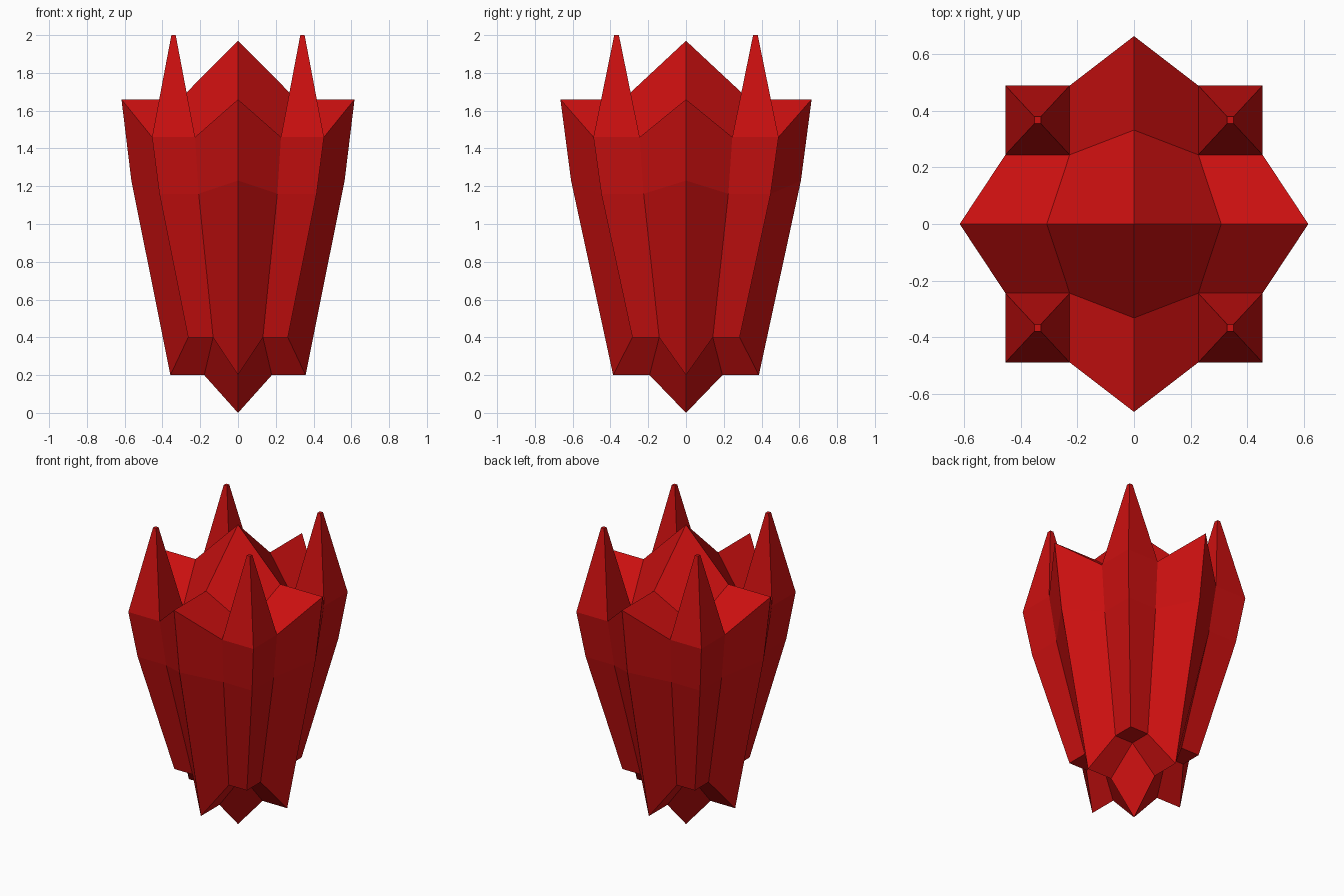
import bpy, bmesh

if "Cube" in bpy.data.objects:
    bpy.data.objects.remove(bpy.data.objects["Cube"])

# Crystal: a 4x4 grid section, lofted through rings, capped with peaks and spikes
bm = bmesh.new()


def point(i, j, scale, z_peak, z_ridge, z_corner):
    """One grid point; points on the axes are pushed outwards."""
    x = i * (0.3085 if j == 0 else 0.2275) * scale
    y = j * (0.3325 if i == 0 else 0.245) * scale
    if i == 0 and j == 0:
        z = z_peak
    elif i == 0 or j == 0:
        z = z_ridge
    else:
        z = z_corner
    return bm.verts.new((x, y, z))


R = range(-2, 3)
grid = [(i, j) for i in R for j in R]
outline = ([(i, -2) for i in range(-2, 2)] + [(2, j) for j in range(-2, 2)]
           + [(i, 2) for i in range(2, -2, -1)] + [(-2, j) for j in range(2, -2, -1)])

# Caps and middle ring
bottom = {p: point(*p, 0.58, 0.0, 0.2, 0.4) for p in grid}
middle = {p: point(*p, 0.915, 0, 1.23, 1.16) for p in outline}
top = {p: point(*p, 1.0, 1.97, 1.66, 1.46) for p in grid}

# Side walls
for low, high in ((bottom, middle), (middle, top)):
    for a, b in zip(outline, outline[1:] + outline[:1]):
        bm.faces.new((low[a], low[b], high[b], high[a]))

# Cap cells, with a blunt spike on each top corner cell
for i in range(-2, 2):
    for j in range(-2, 2):
        cell = [(i, j), (i + 1, j), (i + 1, j + 1), (i, j + 1)]
        bm.faces.new([bottom[p] for p in reversed(cell)])
        base = [top[p] for p in cell]
        if i in (-2, 1) and j in (-2, 1):
            cx = sum(v.co.x for v in base) / 4
            cy = sum(v.co.y for v in base) / 4
            tip = [bm.verts.new((cx + (v.co.x - cx) * 0.1, cy + (v.co.y - cy) * 0.1, 2.0))
                   for v in base]
            bm.faces.new(tip)
            for k in range(4):
                n = (k + 1) % 4
                bm.faces.new((base[k], base[n], tip[n], tip[k]))
        else:
            bm.faces.new(base)

bmesh.ops.recalc_face_normals(bm, faces=bm.faces)
mesh = bpy.data.meshes.new("crystal")
bm.to_mesh(mesh)
bm.free()

# Red finish
red = bpy.data.materials.new("red")
red.diffuse_color = (0.6, 0.005, 0.005, 1)
red.use_nodes = True
red.node_tree.nodes["Principled BSDF"].inputs["Base Color"].default_value = red.diffuse_color
mesh.materials.append(red)
bpy.context.collection.objects.link(bpy.data.objects.new("crystal", mesh))
